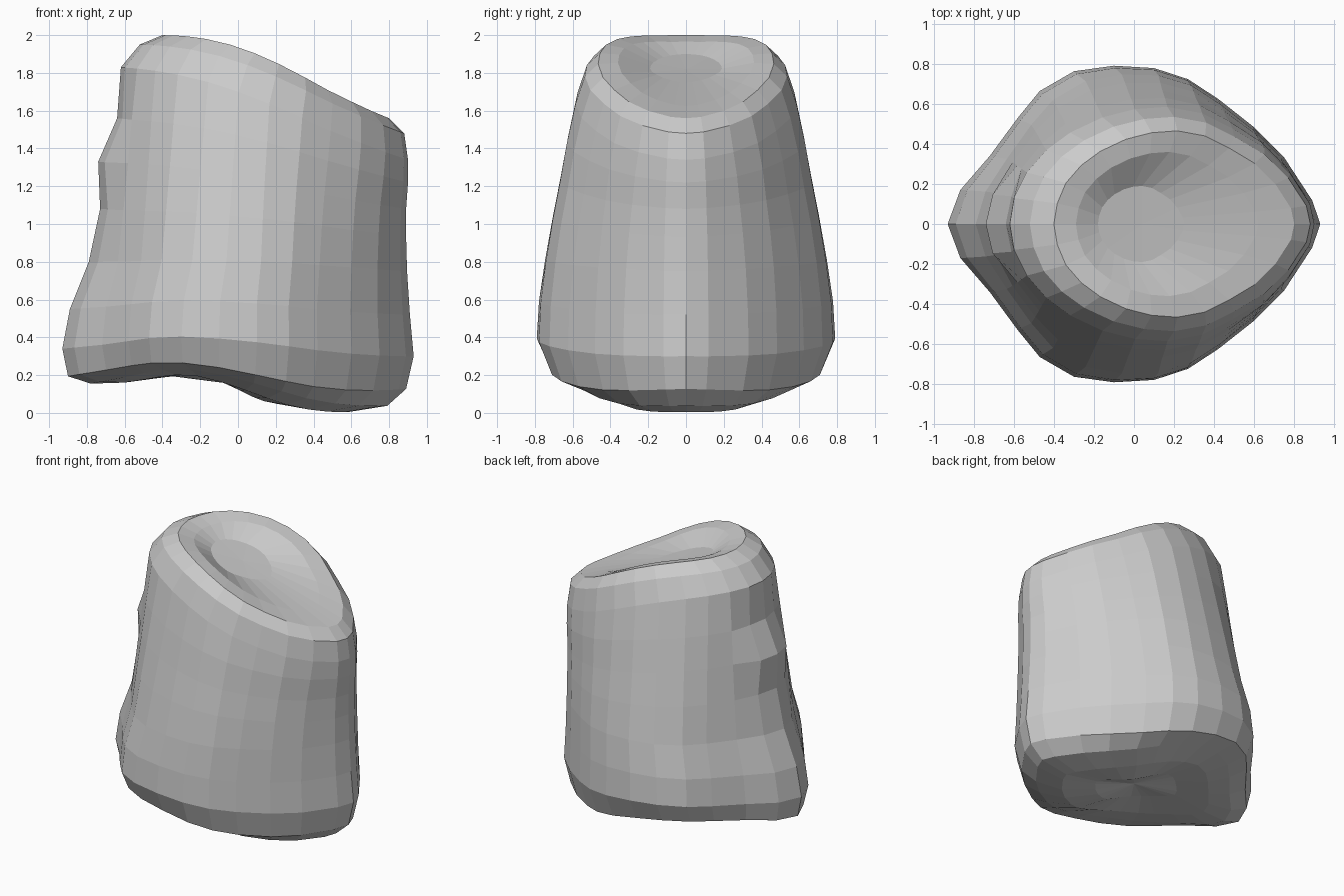
import bpy, bmesh
from math import sin, pi

# Half cross-sections (u along x from 0 left to 1 right, v = half width fraction)
BASE = [(1, 0), (.978, .15), (.903, .42), (.823, .61), (.726, .79), (.645, .915), (.554, .985),
        (.446, 1), (.339, .965), (.247, .84), (.188, .67), (.113, .43), (.034, .215), (0, 0)]
TOP = [(1, 0), (.986, .17), (.921, .43), (.836, .65), (.729, .815), (.629, .945), (.514, 1),
       (.407, .98), (.30, .91), (.193, .78), (.114, .63), (.05, .44), (.014, .22), (0, 0)]

# Rings: x left, x right, half width, z left, z right, side lift, s-wave, blend base->top, left bump
RINGS = [
    (-.35, .32, .20, .20, .07, .01, .03, .4, 0),    # underside
    (-.60, .58, .42, .17, .03, .05, .035, .3, 0),
    (-.78, .79, .58, .165, .06, .075, .04, .1, 0),
    (-.90, .89, .72, .20, .14, .055, .04, 0, 0),    # bottom edge
    (-.93, .93, .79, .34, .30, .065, .02, 0, 0),
    (-.89, .91, .78, .55, .52, .05, .01, .1, 0),
    (-.80, .895, .75, .80, .75, .03, 0, .25, .01),
    (-.745, .89, .71, 1.08, .93, .03, 0, .45, .015),
    (-.70, .89, .67, 1.33, 1.08, .03, .01, .62, -.04),
    (-.66, .90, .632, 1.56, 1.22, .05, .01, .8, .02),
    (-.61, .90, .585, 1.83, 1.34, .06, .02, 1, -.01),
    (-.52, .88, .535, 1.95, 1.48, .075, .02, 1, 0),
    (-.40, .80, .465, 2.0, 1.56, .075, .02, 1, 0),  # upper rim
    (-.29, .62, .36, 1.965, 1.625, .065, .015, 1, 0),   # dish
    (-.18, .25, .19, 1.90, 1.75, 0, 0, 1, 0),
]


def add_ring(bm, ring):
    xl, xr, w, zl, zr, lift, wave, t, bump = ring
    half = []
    for (ua, va), (ub, vb) in zip(BASE, TOP):
        u, v = ua + (ub - ua) * t, va + (vb - va) * t
        x = xl + (xr - xl) * u
        if u < .035:
            x += bump
        z = zl + (zr - zl) * u + lift * v * v + wave * sin(2 * pi * u)
        half.append((x, w * v, z))
    pts = half + [(x, -y, z) for x, y, z in half[-2:0:-1]]
    return [bm.verts.new(p) for p in pts]


# Worn, slanted stump-like body lofted through the rings
bm = bmesh.new()
loops = [add_ring(bm, r) for r in RINGS]
n = len(loops[0])
for a, b in zip(loops, loops[1:]):
    for i in range(n):
        j = (i + 1) % n
        bm.faces.new((a[i], a[j], b[j], b[i]))

# Close the underside hollow and the top dish
for loop, centre in ((loops[0], (0, 0, .16)), (loops[-1], (.04, 0, 1.82))):
    c = bm.verts.new(centre)
    for i in range(n):
        bm.faces.new((loop[i], loop[(i + 1) % n], c))
bmesh.ops.recalc_face_normals(bm, faces=bm.faces)

# Rest the lowest point on the ground
low = min(v.co.z for v in bm.verts)
for v in bm.verts:
    if v.co.z < .25:
        v.co.z -= low * (1 - v.co.z / .25)

mesh = bpy.data.meshes.new("body")
bm.to_mesh(mesh)
bm.free()
body = bpy.data.objects.new("body", mesh)
bpy.context.collection.objects.link(body)
